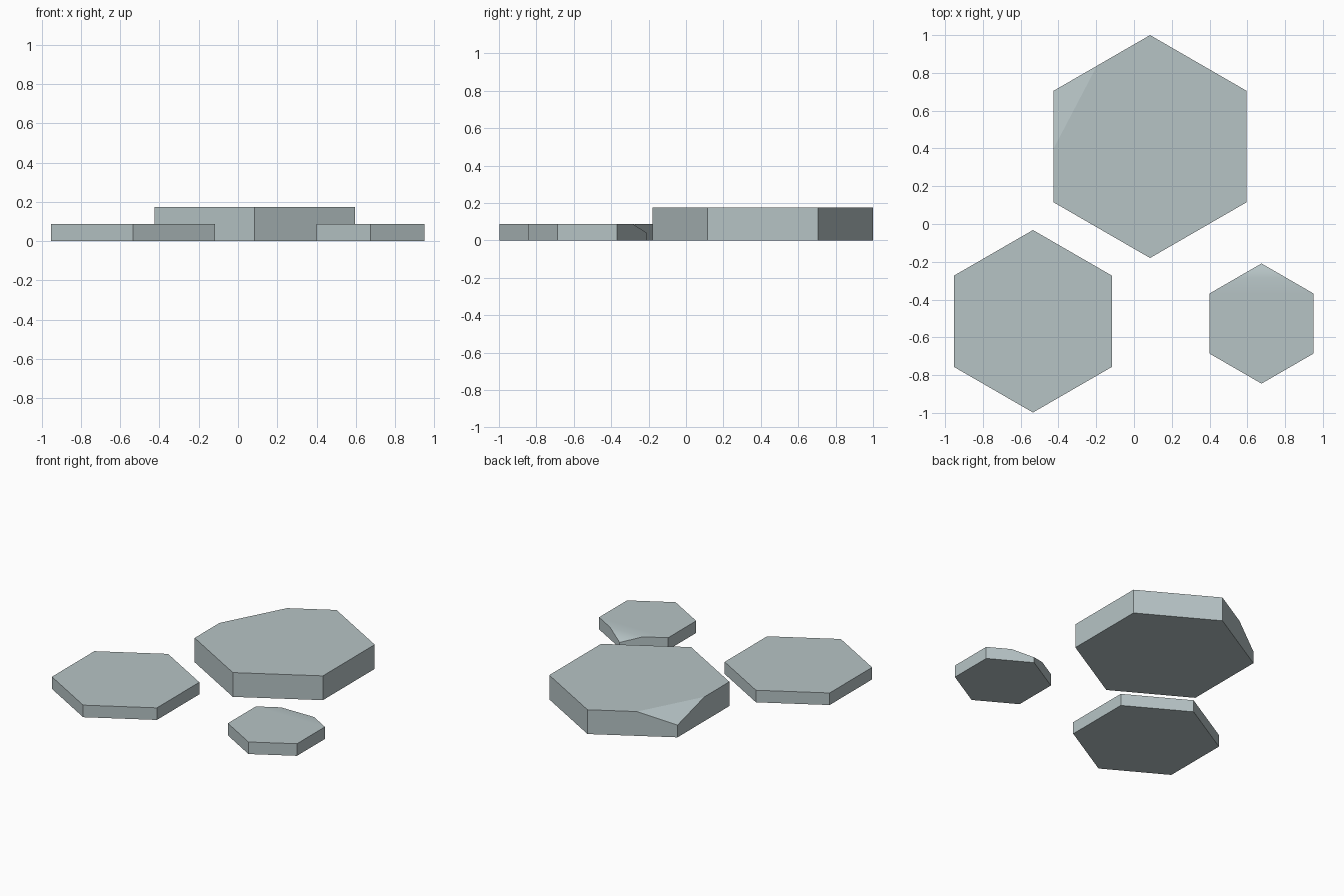
import bpy, bmesh, math
from mathutils import Vector

cube = bpy.data.objects.get("Cube")
if cube:
    bpy.data.objects.remove(cube, do_unlink=True)

# Single pale grey-blue colour
stone = bpy.data.materials.new("pale_blue_grey")
stone.use_nodes = True
colour = (0.47, 0.55, 0.56, 1)
stone.diffuse_color = colour
bsdf = stone.node_tree.nodes["Principled BSDF"]
bsdf.inputs["Base Color"].default_value = colour
bsdf.inputs["Roughness"].default_value = 0.9


def hex_slab(name, x, y, radius, height, chip=None, smooth=False):
    """Pointy-ended hexagonal slab; chip = (corner, t_prev, t_next, corner_z)."""
    ring = [Vector((x + radius * math.sin(i * math.pi / 3),
                    y + radius * math.cos(i * math.pi / 3), 0)) for i in range(6)]
    up = Vector((0, 0, height))
    bm = bmesh.new()
    base = bm.faces.new([bm.verts.new(p) for p in ring])
    top = bmesh.ops.extrude_face_region(bm, geom=[base])["geom"]
    bmesh.ops.translate(bm, vec=up, verts=[v for v in top if isinstance(v, bmesh.types.BMVert)])
    bmesh.ops.recalc_face_normals(bm, faces=bm.faces)
    if not any(f.normal.z < -0.9 for f in bm.faces):
        bm.faces.new([v for v in bm.verts if v.co.z < height / 2])
    # Slice one top corner away with a sloping plane
    if chip:
        corner, t_prev, t_next, corner_z = chip
        c = ring[corner]
        a = c.lerp(ring[corner - 1], t_prev) + up
        b = c.lerp(ring[(corner + 1) % 6], t_next) + up
        low = c + Vector((0, 0, corner_z))
        normal = (a - low).cross(b - low).normalized()
        if normal.z < 0:
            normal.negate()
        cut = bmesh.ops.bisect_plane(bm, geom=bm.verts[:] + bm.edges[:] + bm.faces[:],
                                     plane_co=low, plane_no=normal, clear_outer=True)
        edges = [e for e in cut["geom_cut"] if isinstance(e, bmesh.types.BMEdge)]
        bmesh.ops.holes_fill(bm, edges=edges, sides=0)
    bmesh.ops.recalc_face_normals(bm, faces=bm.faces)
    mesh = bpy.data.meshes.new(name)
    bm.to_mesh(mesh)
    bm.free()
    mesh.materials.append(stone)
    obj = bpy.data.objects.new(name, mesh)
    bpy.context.collection.objects.link(obj)
    if smooth:
        bpy.ops.object.select_all(action='DESELECT')
        obj.select_set(True)
        bpy.context.view_layer.objects.active = obj
        bpy.ops.object.shade_smooth_by_angle(angle=math.radians(38))
    return obj


# Three slabs; the large and small ones have a chipped rear corner
hex_slab("large_slab", 0.085, 0.41, 0.59, 0.175, chip=(5, 0.52, 0.45, 0.088))
hex_slab("medium_slab", -0.535, -0.515, 0.483, 0.087)
hex_slab("small_slab", 0.675, -0.527, 0.318, 0.087, chip=(0, 0.48, 0.47, 0.04), smooth=True)
